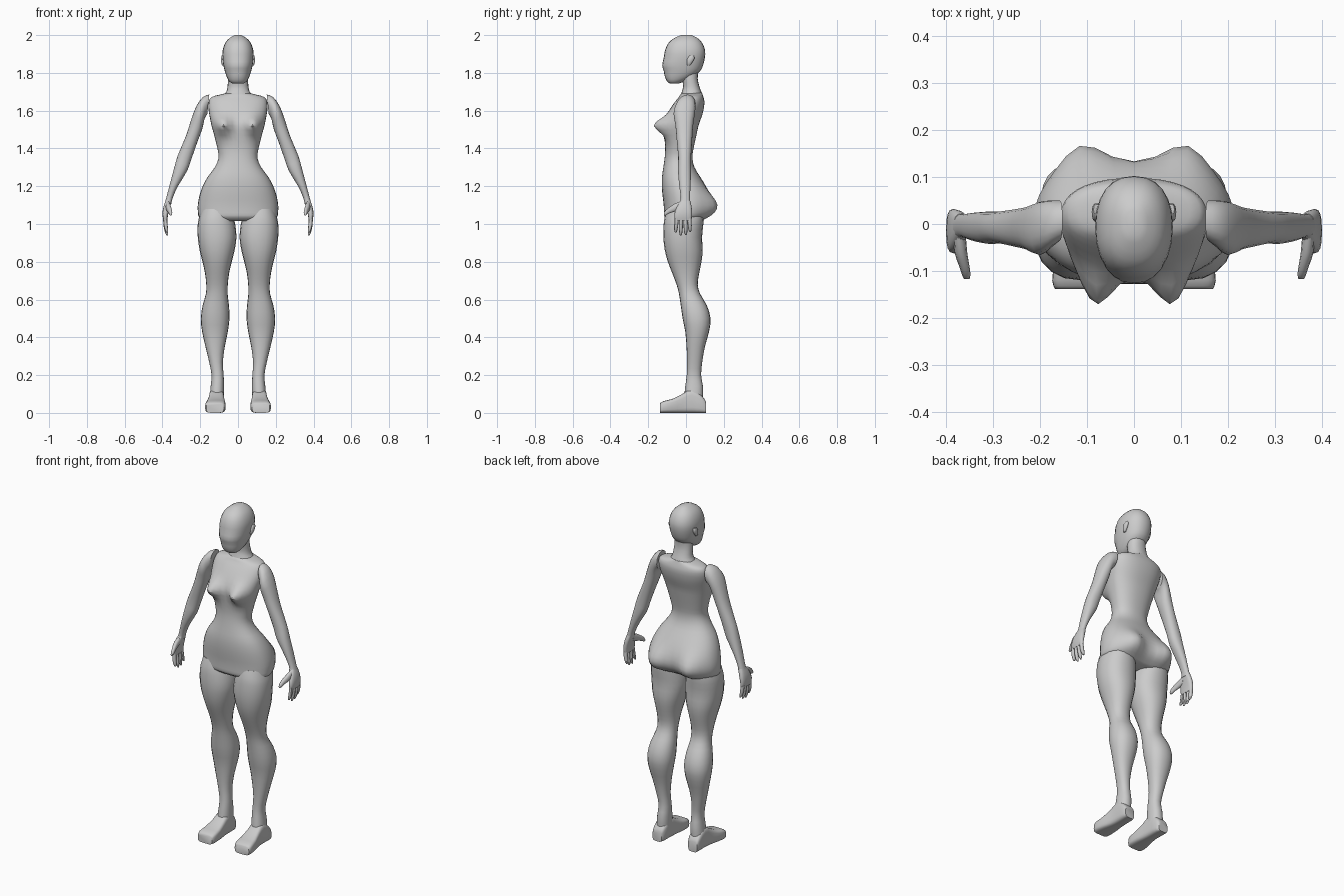
import bpy, bmesh
from math import sin, cos, pi, exp, copysign
from mathutils import Vector


def smooth_rows(rows, k):
    """Catmull-Rom refinement of section rows."""
    out = []
    for i in range(len(rows) - 1):
        p0, p1, p2 = rows[max(i - 1, 0)], rows[i], rows[i + 1]
        p3 = rows[min(i + 2, len(rows) - 1)]
        for s in range(k):
            t = s / k
            out.append([b + .5 * t * (c - a + t * (2*a - 5*b + 4*c - d + t * (3*(b - c) + d - a)))
                        for a, b, c, d in zip(p0, p1, p2, p3)])
    return out + [list(rows[-1])]


def upright(r):
    """Section through x0,z0 .. x1,z1 with depth y0 .. y1."""
    x0, z0, x1, z1, y0, y1 = r
    return (Vector((x0 + x1, y0 + y1, z0 + z1)) / 2,
            Vector((x1 - x0, 0, z1 - z0)) / 2, Vector((0, y1 - y0, 0)) / 2)


def lengthwise(r):
    """Section in the xz plane at depth y."""
    y, x0, x1, z0, z1 = r
    return (Vector(((x0 + x1) / 2, y, (z0 + z1) / 2)),
            Vector(((x1 - x0) / 2, 0, 0)), Vector((0, 0, (z1 - z0) / 2)))


def loft(bm, rows, section=upright, n=20, e=.9, k=2):
    rings = []
    for r in smooth_rows(rows, k):
        c, u, v = section(r)
        ring = []
        for i in range(n):
            a = 2 * pi * i / n
            p, q = (copysign(abs(f) ** e, f) for f in (cos(a), sin(a)))
            ring.append(bm.verts.new(c + u * p + v * q))
        rings.append(ring)
    for a, b in zip(rings, rings[1:]):
        for i in range(n):
            j = (i + 1) % n
            bm.faces.new((a[i], a[j], b[j], b[i]))
    bm.faces.new(rings[0])
    bm.faces.new(rings[-1])


def finish(bm, name, mirror=False, angle=50):
    bmesh.ops.recalc_face_normals(bm, faces=bm.faces)
    me = bpy.data.meshes.new(name)
    bm.to_mesh(me)
    bm.free()
    ob = bpy.data.objects.new(name, me)
    bpy.context.collection.objects.link(ob)
    bpy.ops.object.select_all(action='DESELECT')
    ob.select_set(True)
    bpy.context.view_layer.objects.active = ob
    bpy.ops.object.shade_smooth_by_angle(angle=angle * pi / 180)
    if mirror:
        m = ob.modifiers.new("mirror", 'MIRROR')
        m.use_mirror_merge = False
    return ob


def central(rows):
    """Symmetric rows: z, half width, front y, back y."""
    return [(-w, z, w, z, a, b) for z, w, a, b in rows]


# Torso, with chest and seat shaped by soft bumps
bm = bmesh.new()
loft(bm, central([
    (1.695, .055, -.02, .085), (1.685, .095, -.03, .088), (1.672, .14, -.038, .092),
    (1.645, .155, -.06, .098), (1.60, .155, -.09, .092), (1.56, .148, -.108, .08),
    (1.52, .14, -.115, .066), (1.47, .126, -.115, .055), (1.40, .109, -.11, .04),
    (1.35, .103, -.113, .034), (1.30, .123, -.12, .045), (1.25, .16, -.127, .075),
    (1.20, .187, -.128, .105), (1.15, .204, -.124, .126), (1.10, .213, -.118, .132),
    (1.06, .212, -.116, .122), (1.035, .205, -.112, .10), (1.015, .17, -.085, .07)]),
    n=36, e=.88)
for v in bm.verts:
    x, y, z = abs(v.co.x), v.co.y, v.co.z
    if y < -.02:
        v.co.y -= .068 * exp(-((x - .082) / .042) ** 2 - ((z - 1.522) / .045) ** 2)
    elif y > .03:
        v.co.y += .05 * exp(-((x - .115) / .06) ** 2 - ((z - 1.09) / .075) ** 2)
finish(bm, "torso")

# Neck
bm = bmesh.new()
loft(bm, central([(1.81, .05, -.03, .065), (1.77, .053, -.022, .062), (1.73, .055, -.015, .07),
                  (1.70, .062, -.022, .081), (1.67, .085, -.03, .09)]))
finish(bm, "neck")

# Head
bm = bmesh.new()
loft(bm, central([
    (1.745, .032, -.088, -.035), (1.755, .046, -.10, -.01), (1.78, .06, -.112, .04),
    (1.81, .07, -.118, .075), (1.84, .077, -.126, .09), (1.88, .082, -.118, .10),
    (1.92, .081, -.111, .101), (1.96, .067, -.092, .085), (1.985, .044, -.06, .06),
    (2.0, .018, -.025, .03)]), n=24, e=.88)
finish(bm, "head")

# Ears
bm = bmesh.new()
loft(bm, [(.073, 1.838, .082, 1.838, .008, .02), (.07, 1.85, .088, 1.85, .004, .03),
          (.07, 1.875, .09, 1.875, .006, .045), (.073, 1.892, .086, 1.892, .02, .042)], n=10)
finish(bm, "ear", True)

# Legs: inner x, outer x, z, front y, back y
bm = bmesh.new()
loft(bm, [(a, z, b, z, f, k) for z, a, b, f, k in [
    (1.08, .03, .195, -.10, .09), (1.04, .024, .205, -.112, .095), (1.0, .015, .213, -.118, .092),
    (.93, .008, .213, -.12, .085), (.86, .018, .203, -.112, .088), (.80, .033, .188, -.096, .082),
    (.74, .047, .175, -.073, .07), (.68, .054, .168, -.05, .062), (.63, .055, .17, -.037, .075),
    (.57, .048, .187, -.028, .11), (.50, .045, .197, -.018, .13), (.43, .054, .19, -.004, .122),
    (.35, .07, .172, .003, .10), (.27, .08, .153, .006, .086), (.20, .076, .14, .004, .08),
    (.14, .074, .145, -.004, .09), (.08, .075, .15, -.01, .09)]])
finish(bm, "leg", True)

# Feet
bm = bmesh.new()
loft(bm, [(.105, .088, .147, 0, .06), (.085, .078, .152, 0, .09), (.03, .075, .153, 0, .125),
          (-.02, .072, .157, 0, .10), (-.07, .067, .168, 0, .075), (-.12, .067, .174, 0, .062),
          (-.138, .075, .168, 0, .05)], lengthwise, n=24, e=.5)
finish(bm, "foot", True)

# Arms
bm = bmesh.new()
loft(bm, [
    (.163, 1.58, .152, 1.685, -.035, .05), (.172, 1.568, .185, 1.673, -.052, .05),
    (.18, 1.545, .22, 1.625, -.066, .047), (.19, 1.50, .249, 1.55, -.056, .038),
    (.213, 1.44, .274, 1.47, -.05, .033), (.248, 1.34, .318, 1.365, -.041, .027),
    (.27, 1.28, .337, 1.30, -.043, .027), (.318, 1.20, .361, 1.21, -.036, .024),
    (.345, 1.14, .378, 1.145, -.028, .021), (.353, 1.105, .388, 1.11, -.032, .022)])
finish(bm, "arm", True)

# Hands: palm, four fingers, thumb
bm = bmesh.new()
loft(bm, [(.35, 1.125, .383, 1.125, -.028, .022), (.36, 1.09, .395, 1.09, -.05, .03),
          (.37, 1.05, .40, 1.05, -.062, .032), (.374, 1.018, .395, 1.018, -.06, .029)], n=16, e=.75)
for y, tip, spread in [(-.049, .955, -.006), (-.026, .94, -.002), (-.003, .942, .002), (.018, .958, .004)]:
    rows = []
    for t, r in [(0, .0105), (.5, .0105), (.85, .008), (1, .004)]:
        z, yc, xc = 1.03 + (tip - 1.03) * t, y + spread * t, .386 - .012 * t * t
        rows.append((xc - r, z, xc + r, z, yc - r, yc + r))
    loft(bm, rows, n=8)
loft(bm, [(-.02, .358, .384, 1.075, 1.125), (-.06, .355, .382, 1.065, 1.108),
          (-.09, .35, .372, 1.055, 1.088), (-.108, .348, .366, 1.045, 1.073),
          (-.117, .35, .362, 1.045, 1.06)], lengthwise, n=10)
finish(bm, "hand", True)
